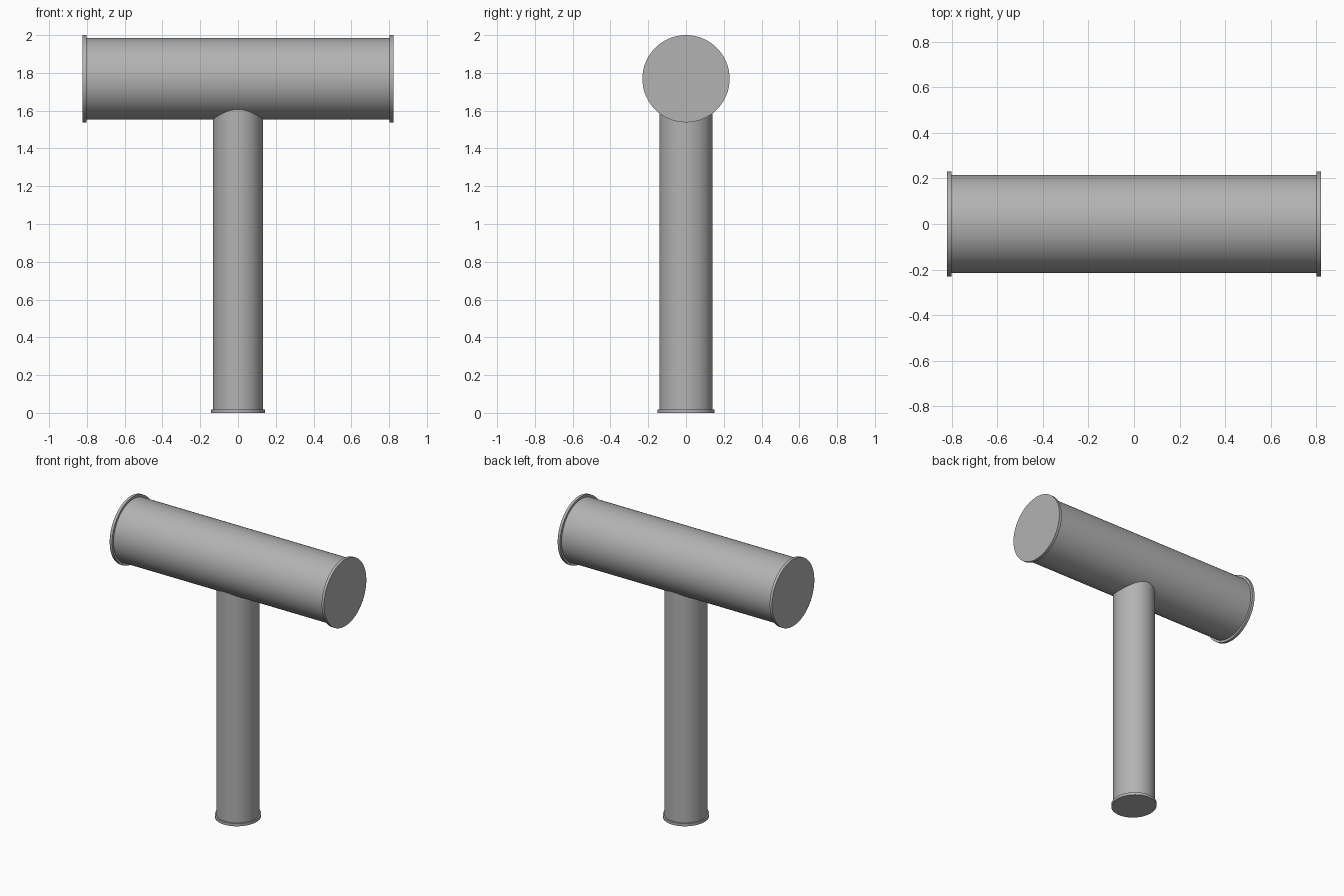
import bpy
import bmesh
from math import cos, sin, tau, radians, pi
from mathutils import Matrix

if "Cube" in bpy.data.objects:
    bpy.data.objects.remove(bpy.data.objects["Cube"])

SIDES = 64

# Mid grey of the pipes
grey = bpy.data.materials.new("mid_grey")
grey.diffuse_color = (0.45, 0.45, 0.45, 1)
grey.use_nodes = True
grey.node_tree.nodes["Principled BSDF"].inputs["Base Color"].default_value = grey.diffuse_color


def lathe(name, profile, matrix):
    """Closed solid turned around local z from (radius, height) points."""
    bm = bmesh.new()
    rings = [[bm.verts.new((r * cos(tau * i / SIDES), r * sin(tau * i / SIDES), z))
              for i in range(SIDES)] for r, z in profile]
    for a, b in zip(rings, rings[1:]):
        for i in range(SIDES):
            j = (i + 1) % SIDES
            bm.faces.new((a[i], a[j], b[j], b[i]))
    bm.faces.new(rings[0][::-1])
    bm.faces.new(rings[-1])
    bm.transform(matrix)
    bmesh.ops.recalc_face_normals(bm, faces=bm.faces)
    mesh = bpy.data.meshes.new(name)
    bm.to_mesh(mesh)
    bm.free()
    mesh.materials.append(grey)
    obj = bpy.data.objects.new(name, mesh)
    bpy.context.collection.objects.link(obj)
    bpy.ops.object.select_all(action='DESELECT')
    obj.select_set(True)
    bpy.context.view_layer.objects.active = obj
    bpy.ops.object.shade_smooth_by_angle(angle=radians(30))
    return obj


# Wide cross pipe with a thin flange and flat cap at both ends
half = [(0.231, 0.822), (0.231, 0.803), (0.215, 0.803)]
lathe("cross_pipe", half + [(r, -z) for r, z in reversed(half)],
      Matrix.Translation((0, 0, 1.769)) @ Matrix.Rotation(pi / 2, 4, 'Y'))

# Slightly oval branch pipe with a foot flange, its top sunk into the cross pipe
lathe("branch_pipe", [(0.151, 0), (0.151, 0.019), (0.141, 0.019), (0.141, 1.62)],
      Matrix.Diagonal((0.945, 1, 1, 1)))
